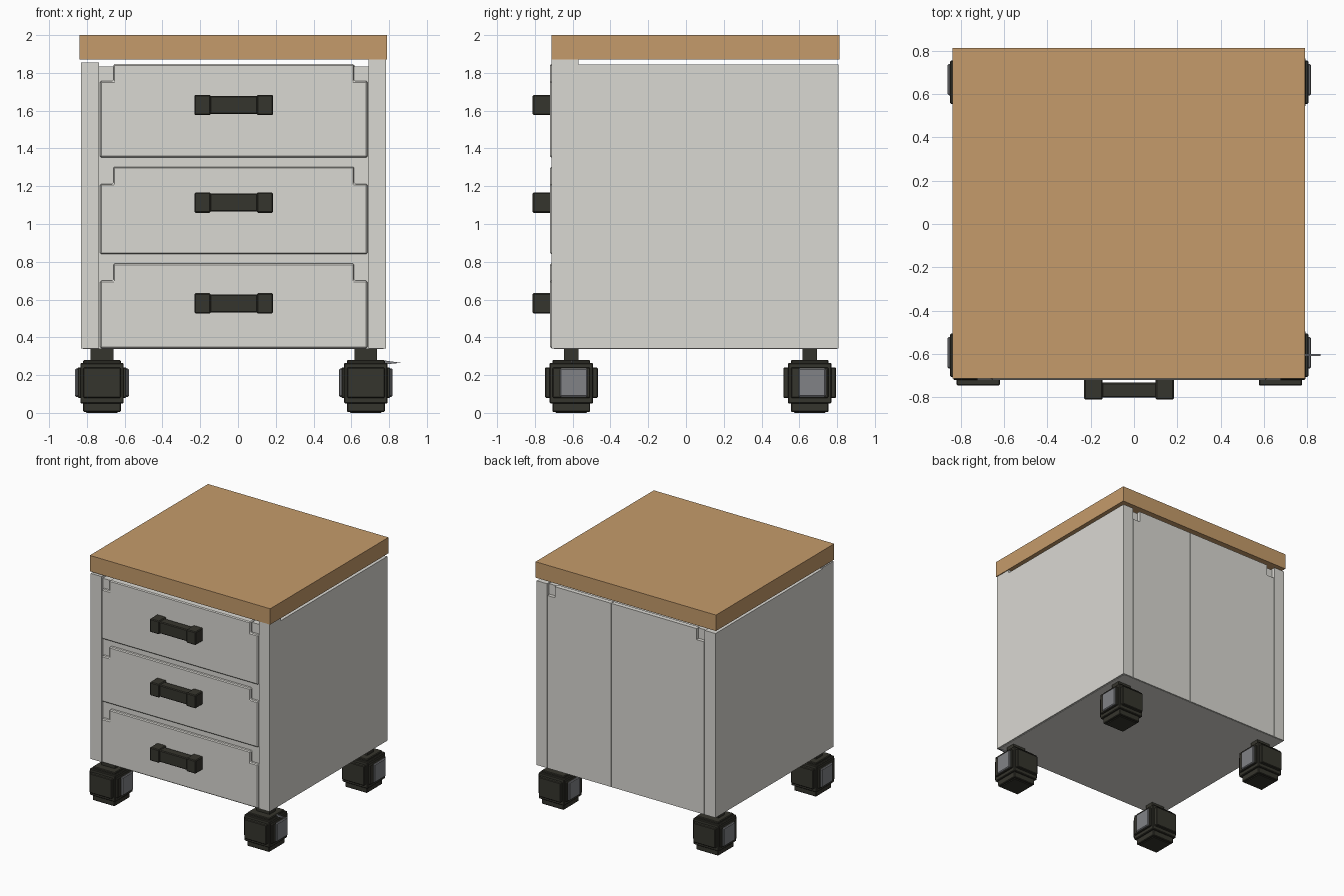
import bpy, bmesh
from mathutils import Vector

if "Cube" in bpy.data.objects:
    bpy.data.objects.remove(bpy.data.objects["Cube"])


def material(name, rgb):
    m = bpy.data.materials.new(name)
    m.diffuse_color = (*rgb, 1)
    m.use_nodes = True
    m.node_tree.nodes["Principled BSDF"].inputs["Base Color"].default_value = m.diffuse_color
    return m


WOOD = material("warm wood", (0.56, 0.33, 0.145))
WHITE = material("off white", (0.70, 0.69, 0.65))
DARK = material("charcoal", (0.036, 0.035, 0.026))
GREY = material("hub grey", (0.22, 0.225, 0.24))


def finish(name, bm, mat, bevel):
    bmesh.ops.recalc_face_normals(bm, faces=bm.faces[:])
    me = bpy.data.meshes.new(name)
    bm.to_mesh(me)
    bm.free()
    me.materials.append(mat)
    ob = bpy.data.objects.new(name, me)
    bpy.context.collection.objects.link(ob)
    if bevel:
        b = ob.modifiers.new("soft edge", 'BEVEL')
        b.width = bevel
        b.segments = 1
    return ob


def boxes(name, mat, spans, bevel=0.0):
    """One object from several boxes, each given as x0, x1, y0, y1, z0, z1."""
    bm = bmesh.new()
    for x0, x1, y0, y1, z0, z1 in spans:
        vs = bmesh.ops.create_cube(bm, size=1)["verts"]
        bmesh.ops.scale(bm, vec=(x1 - x0, y1 - y0, z1 - z0), verts=vs)
        bmesh.ops.translate(bm, vec=((x0 + x1) / 2, (y0 + y1) / 2, (z0 + z1) / 2), verts=vs)
    return finish(name, bm, mat, bevel)


def plate(name, mat, outline, y0, y1, bevel=0.0):
    """An outline in the xz plane, extruded along y."""
    bm = bmesh.new()
    face = bm.faces.new([bm.verts.new((x, y0, z)) for x, z in outline])
    ext = bmesh.ops.extrude_face_region(bm, geom=[face])["geom"]
    bmesh.ops.translate(bm, vec=Vector((0, y1 - y0, 0)),
                        verts=[v for v in ext if isinstance(v, bmesh.types.BMVert)])
    return finish(name, bm, mat, bevel)


def notched(x0, x1, z0, z1, w=0.07, h=0.09):
    """Rectangle with both upper corners cut out."""
    return [(x0, z0), (x1, z0), (x1, z1 - h), (x1 - w, z1 - h),
            (x1 - w, z1), (x0 + w, z1), (x0 + w, z1 - h), (x0, z1 - h)]


# Worktop
boxes("wooden_top", WOOD, [(-0.84, 0.79, -0.713, 0.813, 1.87, 2.0)])

# Cabinet shell
boxes("cabinet_core", WHITE, [(-0.80, 0.75, -0.695, 0.78, 0.345, 1.835)])
boxes("left_side_panel", WHITE, [(-0.832, -0.735, -0.57, 0.808, 0.34, 1.845)])
boxes("right_side_panel", WHITE, [(0.69, 0.783, -0.57, 0.808, 0.34, 1.845)])
boxes("left_front_post", WHITE, [(-0.832, -0.735, -0.712, -0.57, 0.34, 1.855)])
boxes("right_front_post", WHITE, [(0.69, 0.783, -0.712, -0.57, 0.34, 1.87)])
boxes("bottom_panel", WHITE, [(-0.82, 0.77, -0.70, 0.80, 0.338, 0.36)])

# Back, in two notched halves with a fine seam
plate("back_panel_wide", WHITE,
      [(-0.73, 0.34), (0.108, 0.34), (0.108, 1.84), (-0.66, 1.84), (-0.66, 1.75), (-0.73, 1.75)],
      0.77, 0.808)
plate("back_panel_narrow", WHITE,
      [(0.685, 0.34), (0.112, 0.34), (0.112, 1.84), (0.62, 1.84), (0.62, 1.75), (0.685, 1.75)],
      0.77, 0.808)

# Drawers with bar handles
for name, z0, z1, hz in (("top", 1.352, 1.847, 1.63),
                         ("middle", 0.84, 1.303, 1.113),
                         ("bottom", 0.342, 0.79, 0.58)):
    plate(name + "_drawer", WHITE, notched(-0.73, 0.685, z0, z1), -0.72, -0.66, 0.007)
    boxes(name + "_handle", DARK, [
        (-0.23, -0.145, -0.812, -0.71, hz - 0.054, hz + 0.054),
        (0.10, 0.185, -0.812, -0.71, hz - 0.054, hz + 0.054),
        (-0.15, 0.105, -0.803, -0.733, hz - 0.048, hz + 0.048)], 0.006)

# Casters: blocky stepped wheels with grey hubs and a stem
for side, cx in (("left", -0.72), ("right", 0.677)):
    for end, cy in (("front", -0.607), ("back", 0.655)):
        spans = [(0.10, 0.10, 0.005, 0.28), (0.10, 0.14, 0.08, 0.24),
                 (0.13, 0.10, 0.08, 0.24), (0.115, 0.115, 0.05, 0.265)]
        boxes(f"{end}_{side}_wheel", DARK,
              [(cx - a, cx + a, cy - b, cy + b, z0, z1) for a, b, z0, z1 in spans]
              + [(cx - 0.085, cx + 0.085, cy - 0.085, cy + 0.085, 0, 0.01)], 0.008)
        boxes(f"{end}_{side}_hub", GREY,
              [(cx - 0.142, cx + 0.142, cy - 0.06, cy + 0.085, 0.085, 0.235)], 0.006)
        boxes(f"{end}_{side}_stem", DARK,
              [(cx - 0.06, cx + 0.06, cy - 0.038, cy + 0.038, 0.26, 0.345)])

# Small brake lever on the front right caster
plate("brake_lever", GREY, [(0.76, 0.255), (0.862, 0.265), (0.76, 0.28)], -0.61, -0.60)
